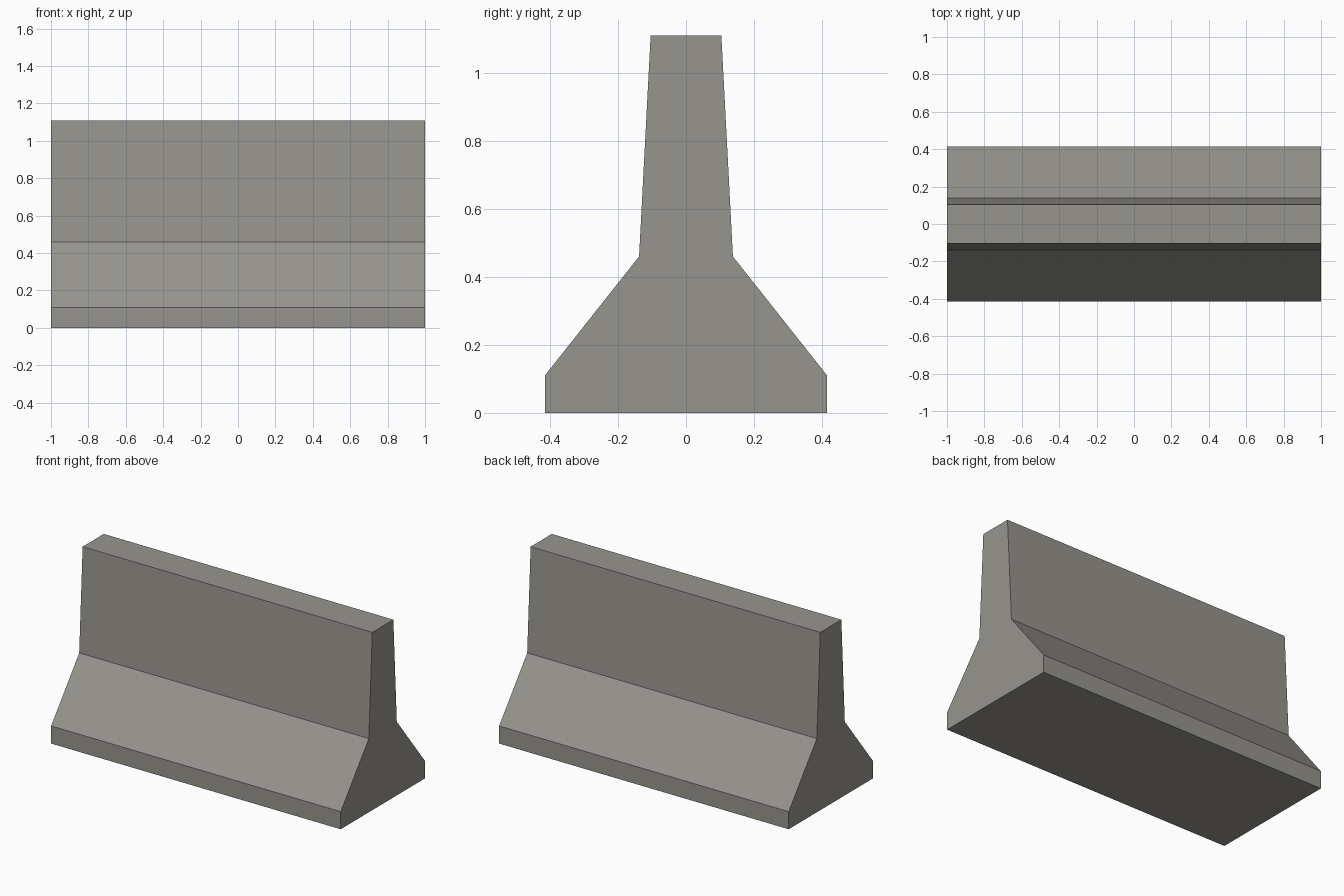
import bpy
import bmesh

cube = bpy.data.objects.get("Cube")
if cube:
    bpy.data.objects.remove(cube, do_unlink=True)

# Concrete material
concrete = bpy.data.materials.new("concrete_grey")
concrete.use_nodes = True
colour = (0.31, 0.30, 0.27, 1.0)
concrete.diffuse_color = colour
shader = next(n for n in concrete.node_tree.nodes if n.type == 'BSDF_PRINCIPLED')
shader.inputs["Base Color"].default_value = colour

# Half cross-section (y, z) from the base up, mirrored to the other side
LENGTH = 2.0
half = [(0.415, 0), (0.415, 0.11), (0.138, 0.46), (0.104, 1.11)]
section = half + [(-y, z) for y, z in reversed(half)]

# Extrude the section along the barrier's length
bm = bmesh.new()
end = bm.faces.new([bm.verts.new((-LENGTH / 2, y, z)) for y, z in section])
extruded = bmesh.ops.extrude_face_region(bm, geom=[end], use_keep_orig=True)
moved = [v for v in extruded["geom"] if isinstance(v, bmesh.types.BMVert)]
bmesh.ops.translate(bm, verts=moved, vec=(LENGTH, 0, 0))
bmesh.ops.recalc_face_normals(bm, faces=bm.faces)

mesh = bpy.data.meshes.new("road_barrier")
bm.to_mesh(mesh)
bm.free()
mesh.materials.append(concrete)
barrier = bpy.data.objects.new("road_barrier", mesh)
bpy.context.collection.objects.link(barrier)
